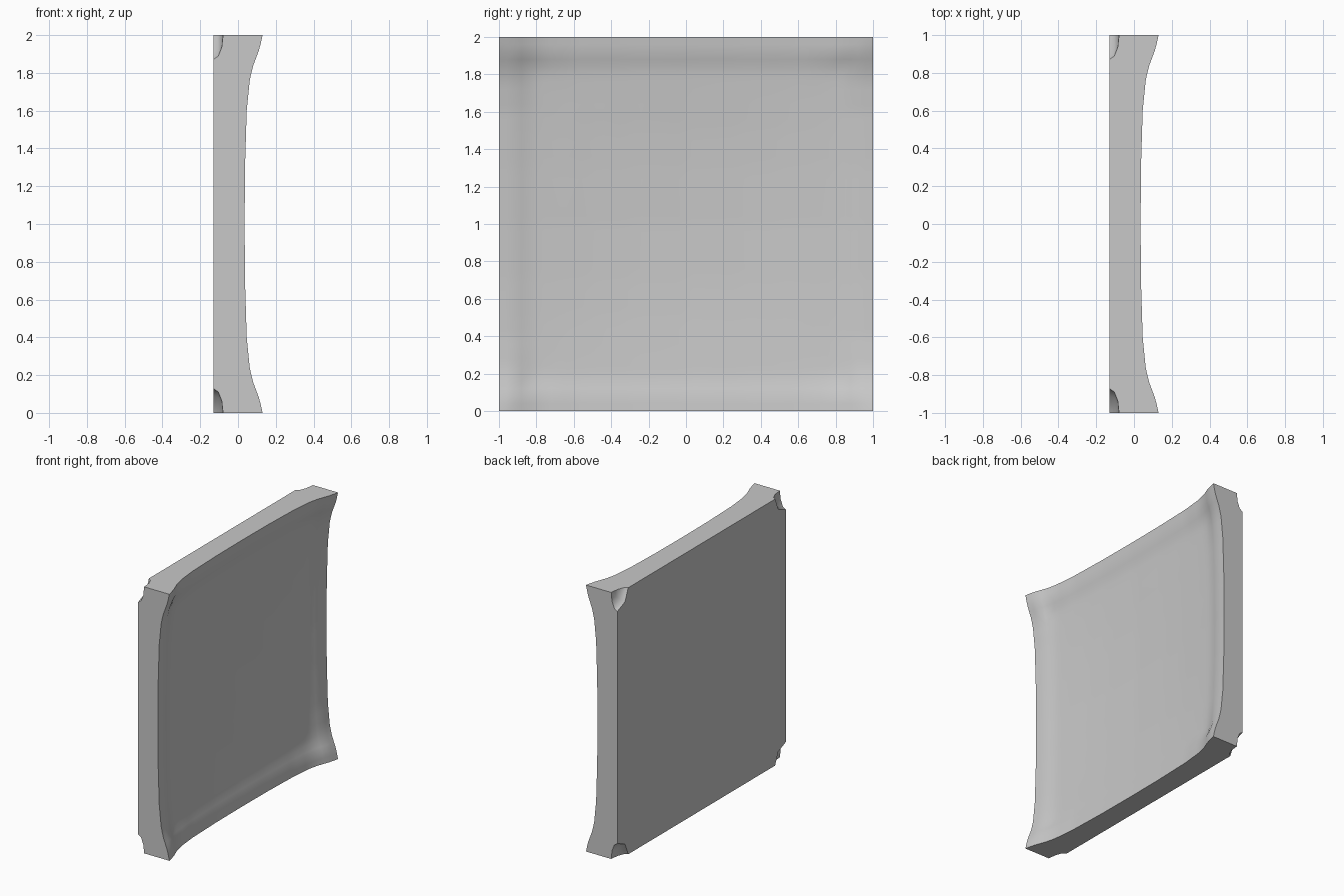
import bpy, bmesh, math

cube = bpy.data.objects.get("Cube")
if cube:
    bpy.data.objects.remove(cube, do_unlink=True)

BACK = -0.13
N = 50
# Profiles as (distance from middle, value)
# Rise of the outer edge to a corner
LIP = [(0, 0), (0.3, 0.002), (0.6, 0.011), (0.77, 0.028), (0.84, 0.046),
       (0.92, 0.076), (0.97, 0.089), (1, 0.095)]
# Hollow of the face
BOWL = [(0, 0), (0.3, 0.005), (0.5, 0.013), (0.7, 0.026), (0.8, 0.033),
        (0.84, 0.038), (0.92, 0.058), (1, 0.065)]
# How much of the corner rise reaches inwards
REACH = [(0, 0), (0.7, 0.08), (0.8, 0.22), (0.84, 0.38), (0.92, 0.88), (1, 1)]
CENTRE = -0.03


def height(profile, t):
    for (a, ha), (b, hb) in zip(profile, profile[1:]):
        if t <= b:
            return ha + (hb - ha) * (t - a) / (b - a)
    return profile[-1][1]


def dish(y, z):
    near, far = sorted((min(abs(y), 1), min(abs(z), 1)))
    bu, bv = height(BOWL, near), height(BOWL, far)
    bowl = bu + bv - bu * bv / BOWL[-1][1]
    return CENTRE + bowl + height(LIP, near) * height(REACH, far)


# Grey material
grey = bpy.data.materials.new("grey")
grey.use_nodes = True
colour = (0.58, 0.58, 0.58, 1)
grey.diffuse_color = colour
grey.node_tree.nodes["Principled BSDF"].inputs["Base Color"].default_value = colour

# Panel: dished face with straight sides and a flat back
bm = bmesh.new()
bmesh.ops.create_grid(bm, x_segments=N, y_segments=N, size=1)
for v in bm.verts:
    y, z = v.co.x, v.co.y
    v.co = (dish(y, z), y, z + 1)
border = [e for e in bm.edges if e.is_boundary]
wall = bmesh.ops.extrude_edge_only(bm, edges=border)["geom"]
for v in wall:
    if isinstance(v, bmesh.types.BMVert):
        v.co.x = BACK
bmesh.ops.contextual_create(bm, geom=[e for e in bm.edges if e.is_boundary])
bmesh.ops.recalc_face_normals(bm, faces=bm.faces)
mesh = bpy.data.meshes.new("panel")
bm.to_mesh(mesh)
bm.free()
panel = bpy.data.objects.new("panel", mesh)
bpy.context.collection.objects.link(panel)
mesh.materials.append(grey)

# Scooped notches at the four back corners
for sy in (-1, 1):
    for sz in (-1, 1):
        bpy.ops.mesh.primitive_uv_sphere_add(
            segments=8, ring_count=6, radius=1,
            location=(BACK - 0.001, sy * 1.001, 1 + sz * 1.001),
            rotation=(0, math.pi / 2, 0))
        cutter = bpy.context.object
        cutter.name = "notch_cutter"
        cutter.scale = (0.131, 0.131, 0.052)
        cutter.data.materials.append(grey)
        bpy.context.view_layer.update()
        cut = panel.modifiers.new("notch", 'BOOLEAN')
        cut.operation = 'DIFFERENCE'
        cut.solver = 'EXACT'
        cut.object = cutter
        bpy.ops.object.select_all(action='DESELECT')
        panel.select_set(True)
        bpy.context.view_layer.objects.active = panel
        bpy.ops.object.modifier_apply(modifier=cut.name)
        bpy.data.objects.remove(cutter, do_unlink=True)

bpy.ops.object.shade_smooth_by_angle(angle=math.radians(45))
